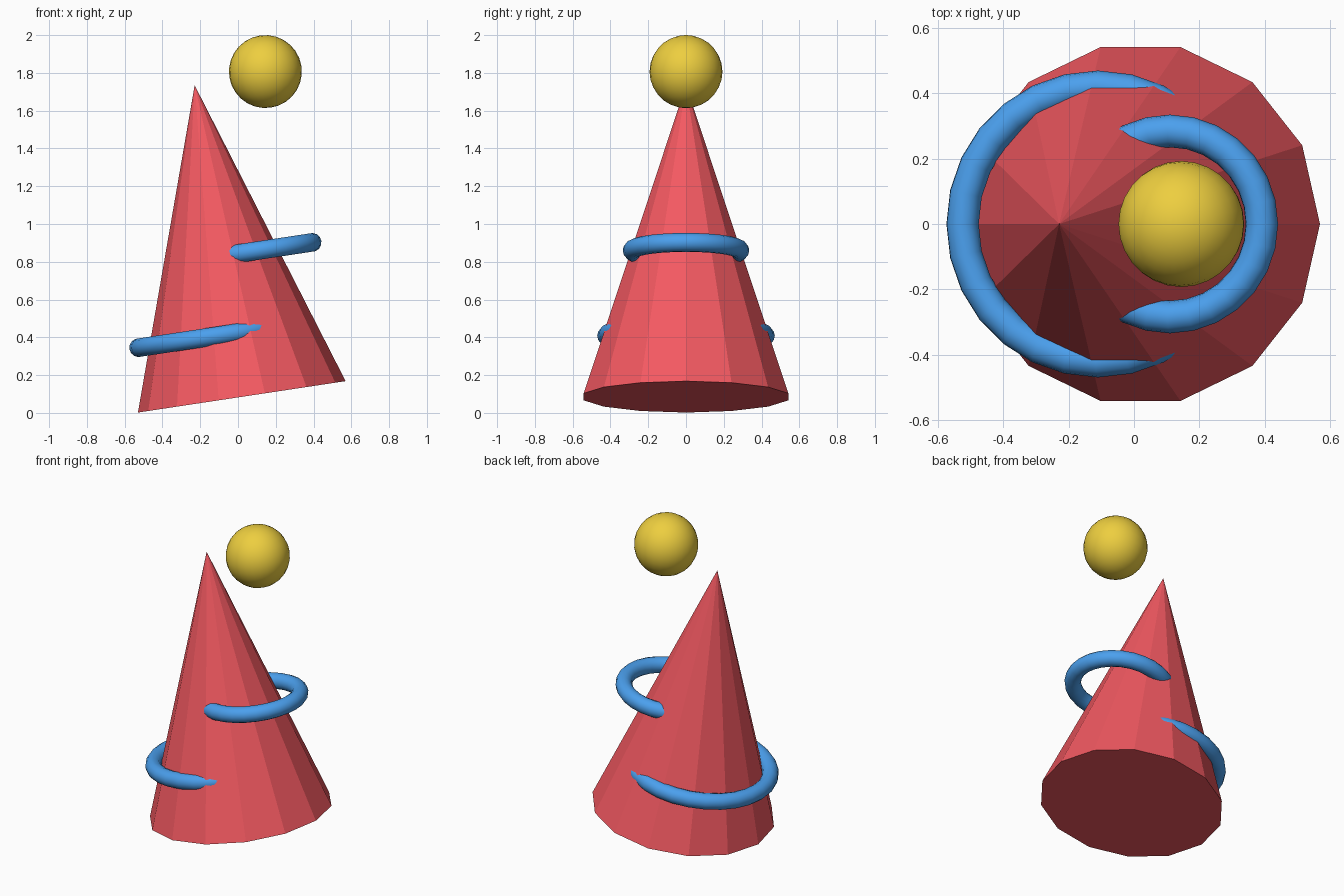
import bpy
from math import radians, sin, cos

if "Cube" in bpy.data.objects:
    bpy.data.objects.remove(bpy.data.objects["Cube"])

TILT = radians(-8.6)  # whole model leans towards -x


def finish(name, color, smooth):
    ob = bpy.context.object
    ob.name = name
    mat = bpy.data.materials.new(name + "_color")
    mat.diffuse_color = (*color, 1)
    mat.use_nodes = True
    mat.node_tree.nodes["Principled BSDF"].inputs["Base Color"].default_value = mat.diffuse_color
    ob.data.materials.append(mat)
    if smooth:
        bpy.ops.object.shade_smooth()
    return ob


RED, BLUE, YELLOW = (0.9, 0.1, 0.12), (0.07, 0.35, 0.85), (0.85, 0.62, 0.05)

# Leaning 14-sided cone, one vertex pointing along +x
height, radius = 1.668, 0.556
bpy.ops.mesh.primitive_cone_add(
    vertices=14, radius1=radius, radius2=0, depth=height,
    location=(0.02 + sin(TILT) * height / 2, 0, 0.085 + cos(TILT) * height / 2))
cone = finish("cone_body", RED, False)
for v in cone.data.vertices:  # keep a vertex on the x axis
    v.co.x, v.co.y = v.co.y, -v.co.x
cone.rotation_euler = (0, TILT, 0)

# Two off-centre rings, partly buried in the cone
for name, x, z, major in (("lower_ring", -0.11, 0.408, 0.42),
                          ("upper_ring", 0.11, 0.86, 0.285)):
    bpy.ops.mesh.primitive_torus_add(
        major_segments=28, minor_segments=14, major_radius=major,
        minor_radius=0.05, location=(x, 0, z), rotation=(0, TILT, 0))
    finish(name, BLUE, True)

# Ball floating beside the tip
bpy.ops.mesh.primitive_uv_sphere_add(
    segments=28, ring_count=14, radius=0.193,
    location=(0.145, 0, 1.807), rotation=(0, TILT, 0))
finish("top_ball", YELLOW, True)
